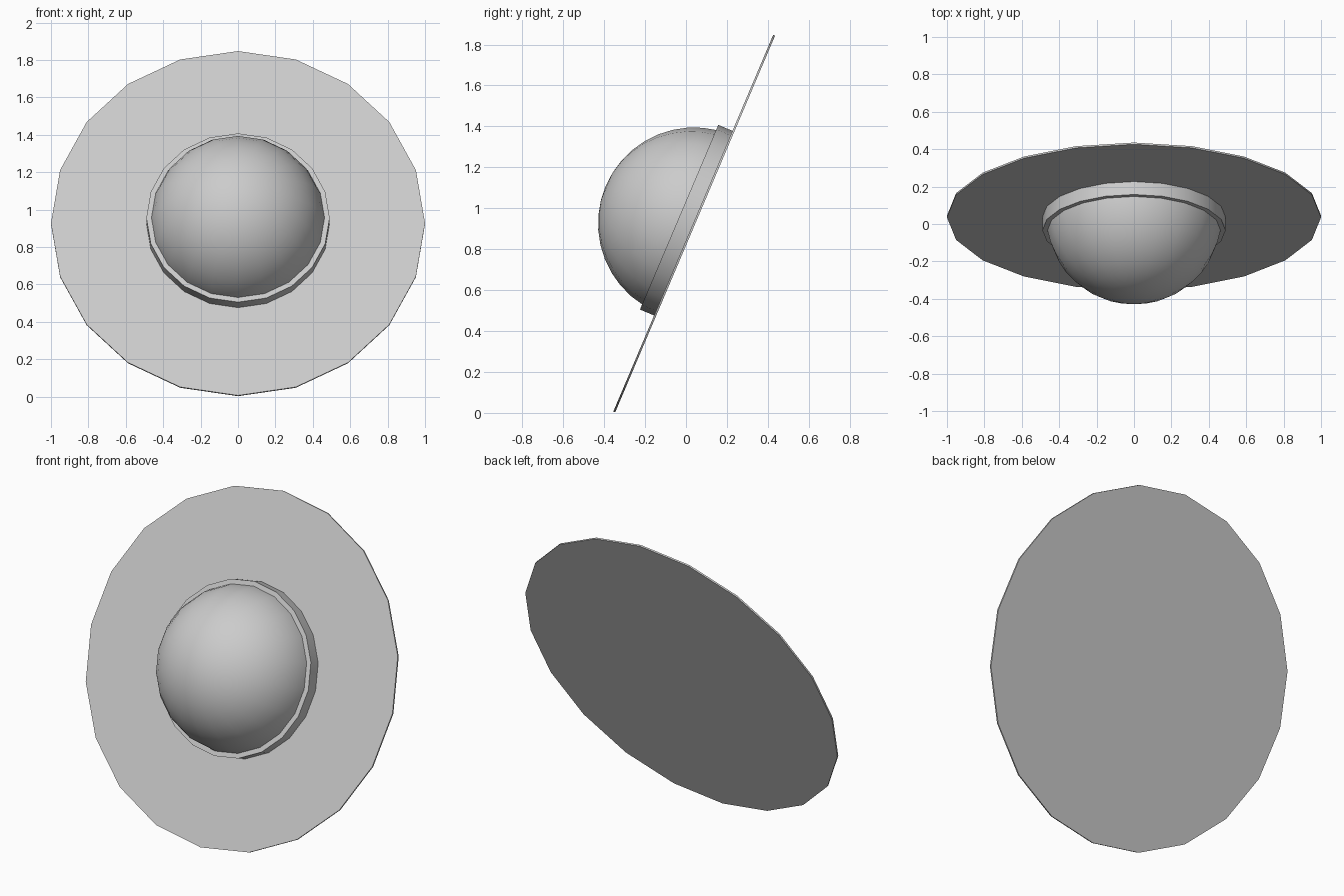
import bpy, bmesh, math
from mathutils import Matrix, Vector

if "Cube" in bpy.data.objects:
    bpy.data.objects.remove(bpy.data.objects["Cube"])

SIDES = 20
TILT = Matrix.Translation((0, 0.04, 0.925)) @ Matrix.Rotation(math.radians(67), 4, 'X')

grey = bpy.data.materials.new("light grey")
grey.use_nodes = True
color = (0.6, 0.6, 0.6, 1)
grey.diffuse_color = color
grey.node_tree.nodes["Principled BSDF"].inputs["Base Color"].default_value = color


def finish(name, bm):
    """Turn a mesh into a tilted, shaded object."""
    mesh = bpy.data.meshes.new(name)
    bm.to_mesh(mesh)
    bm.free()
    mesh.materials.append(grey)
    obj = bpy.data.objects.new(name, mesh)
    bpy.context.collection.objects.link(obj)
    obj.matrix_world = TILT
    bpy.ops.object.select_all(action='DESELECT')
    obj.select_set(True)
    bpy.context.view_layer.objects.active = obj
    bpy.ops.object.shade_smooth_by_angle(angle=math.radians(30))


def disc(name, radius, low, high):
    bm = bmesh.new()
    bmesh.ops.create_cone(bm, cap_ends=True, segments=SIDES, radius1=radius, radius2=radius,
                          depth=high - low, matrix=Matrix.Translation((0, 0, (low + high) / 2)))
    finish(name, bm)


# Wide flat brim and the band around the crown
disc("brim", 1.0, -0.005, 0.005)
disc("crown_band", 0.49, 0.0, 0.08)

# Round crown: upper half of a sphere
bm = bmesh.new()
bmesh.ops.create_uvsphere(bm, u_segments=SIDES, v_segments=SIDES, radius=0.47)
bmesh.ops.bisect_plane(bm, geom=bm.verts[:] + bm.edges[:] + bm.faces[:],
                       plane_co=Vector(), plane_no=Vector((0, 0, 1)), clear_inner=True)
finish("crown", bm)
